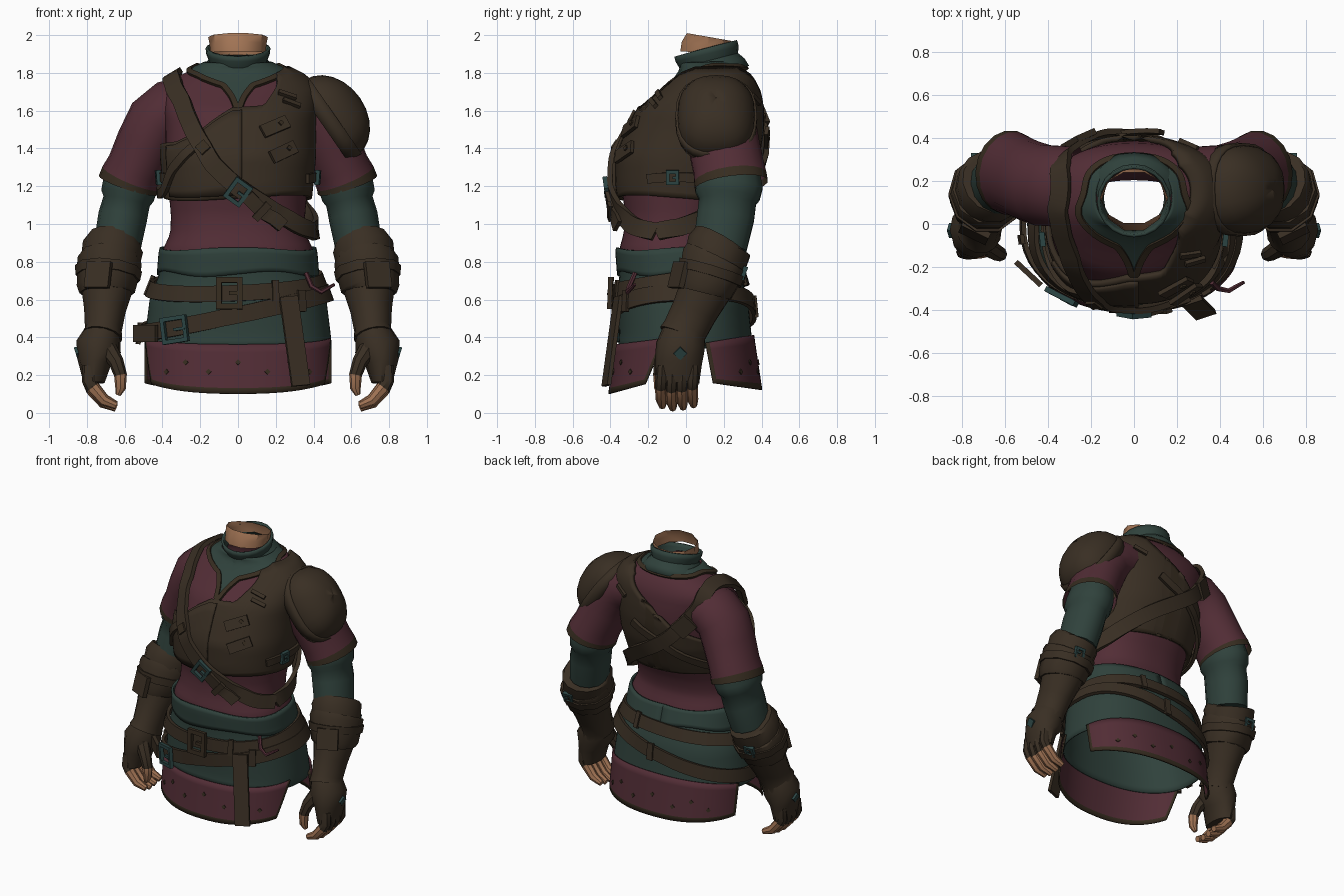
import bpy, bmesh, math
from mathutils import Vector, Matrix

if "Cube" in bpy.data.objects:
    bpy.data.objects.remove(bpy.data.objects["Cube"])

def material(name, *rgb):
    m = bpy.data.materials.new(name)
    m.use_nodes = True
    m.diffuse_color = (*rgb, 1)
    m.node_tree.nodes["Principled BSDF"].inputs["Base Color"].default_value = (*rgb, 1)
    return m

MAROON = material("maroon cloth", .084, .026, .036)
TEAL = material("teal cloth", .029, .054, .045)
BROWN = material("brown leather", .041, .028, .017)
TRIM = material("dark trim", .037, .025, .014)
METAL = material("teal metal", .025, .06, .058)
SKIN = material("skin", .36, .175, .09)
made = []

# Body profile: height, half width, front y, back y
BODY = [(.1, .5, -.39, .385), (.4, .485, -.345, .34), (.6, .46, -.35, .32), (.73, .41, -.345, .28),
        (.86, .4, -.355, .24), (.95, .358, -.33, .21), (1.05, .355, -.32, .23), (1.2, .37, -.345, .3),
        (1.35, .385, -.345, .36), (1.5, .385, -.285, .385), (1.6, .395, -.235, .385), (1.7, .4, -.12, .375),
        (1.76, .36, -.06, .355), (1.81, .26, -.02, .32), (1.85, .17, -.02, .27)]

def lerp(table, v):
    v = min(max(v, table[0][0]), table[-1][0])
    for a, b in zip(table, table[1:]):
        if v <= b[0]:
            f = (v - a[0]) / (b[0] - a[0])
            return [p + (q - p) * f for p, q in zip(a[1:], b[1:])]

def surf(t, z):
    """Point on the body at angle t (0 front, + toward +x) and height z."""
    rx, yf, yb = lerp(BODY, z)
    s, c = math.sin(math.radians(t)), math.cos(math.radians(t))
    p = lambda k: math.copysign(abs(k) ** .87, k)
    return Vector((rx * p(s), (yf + yb) / 2 - (yb - yf) / 2 * p(c), z))

def normal(t, z):
    return (surf(t + 3, z) - surf(t - 3, z)).cross(surf(t, z + .03) - surf(t, z - .03)).normalized()

def build(name, verts, faces, mats, index=None, thick=0):
    me = bpy.data.meshes.new(name)
    me.from_pydata(verts, [], faces)
    for m in mats:
        me.materials.append(m)
    if index:
        me.polygons.foreach_set("material_index", index)
    bm = bmesh.new()
    bm.from_mesh(me)
    bmesh.ops.remove_doubles(bm, verts=bm.verts, dist=.0005)
    if not thick:
        bmesh.ops.recalc_face_normals(bm, faces=bm.faces)
    bm.to_mesh(me)
    bm.free()
    ob = bpy.data.objects.new(name, me)
    bpy.context.collection.objects.link(ob)
    if thick:
        ob.modifiers.new("thickness", "SOLIDIFY").thickness = thick
    made.append(ob)
    return ob

def patch(name, t0, t1, lo, hi, off, mats, thick=.015, cols=72, rows=10, taper=0, edge=0):
    """Cloth or leather panel that follows the body; edge marks the trimmed border."""
    vs = [i / rows for i in range(rows + 1)]
    us = [i / cols for i in range(cols + 1)]
    if edge:
        vs[1], us[1], us[-2] = edge, .02, .98
    mid = (t0 + t1) / 2
    verts = []
    for v in vs:
        for u in us:
            t = mid + (t0 + (t1 - t0) * u - mid) * (1 - taper * (1 - v))
            z = lo(t) + (hi(t) - lo(t)) * v
            verts.append(surf(t, z) + normal(t, z) * off)
    faces, index, n = [], [], cols + 1
    for j in range(rows):
        for i in range(cols):
            faces.append((j * n + i, j * n + i + 1, (j + 1) * n + i + 1, (j + 1) * n + i))
            index.append(int(bool(edge) and (j == 0 or i in (0, cols - 1))))
    return build(name, verts, faces, mats, index, thick)

def loft(name, rings, mats, index=None, cap=True):
    n, k = len(rings[0]), len(rings)
    faces, ids = [], []
    for j in range(k - 1):
        for i in range(n):
            faces.append((j * n + i, j * n + (i + 1) % n, (j + 1) * n + (i + 1) % n, (j + 1) * n + i))
            ids.append(index(j) if index else 0)
    if cap:
        faces += [tuple(range(n)), tuple(range((k - 1) * n, k * n))]
        ids += [ids[0], ids[-1]]
    return build(name, [p for r in rings for p in r], faces, mats, ids)

const = lambda z: lambda t: z

def strap(name, keys, width, off, mat=BROWN, th=.022, sub=6):
    """Flat band along a smooth line of (angle, height) points; off is a gap as a function of height."""
    k = [Vector(p) for p in keys]
    k = [2 * k[0] - k[1]] + k + [2 * k[-1] - k[-2]]
    line = []
    for a, b, c, d in zip(k, k[1:], k[2:], k[3:]):
        for s in range(sub):
            f = s / sub
            line.append(.5 * (2 * b + (c - a) * f + (2 * a - 5 * b + 4 * c - d) * f * f + (3 * b - a - 3 * c + d) * f ** 3))
    line.append(k[-2])
    pts = [surf(*p) for p in line]
    rings = []
    for i, p in enumerate(pts):
        nn = normal(*line[i])
        w = nn.cross(pts[min(i + 1, len(pts) - 1)] - pts[max(i - 1, 0)]).normalized() * width / 2
        lo = p + nn * off(p.z)
        rings.append([lo - w, lo + w, lo + nn * th + w, lo + nn * th - w])
    return loft(name, rings, [mat])

def tube(name, path, mats, n=14, index=None, cap=True):
    """Round form along (x, y, z, side radius, depth radius) points."""
    rings = []
    for i, p in enumerate(path):
        d = (Vector(path[min(i + 1, len(path) - 1)][:3]) - Vector(path[max(i - 1, 0)][:3])).normalized()
        v = Vector((0, 1, 0))
        v = (v - d * v.dot(d)).normalized()
        u = v.cross(d)
        angles = [2 * math.pi * a / n for a in range(n)]
        rings.append([Vector(p[:3]) + u * p[3] * math.cos(a) + v * p[4] * math.sin(a) for a in angles])
    return loft(name, rings, mats, index, cap)

def box(name, m, sx, sy, sz, mat):
    v = [m @ Vector((x * sx / 2, y * sy / 2, z * sz / 2)) for x in (-1, 1) for y in (-1, 1) for z in (-1, 1)]
    return build(name, v, [(0, 1, 3, 2), (4, 6, 7, 5), (0, 4, 5, 1), (2, 3, 7, 6), (0, 2, 6, 4), (1, 5, 7, 3)], [mat])

def seat(t, z, off, rot=0):
    nn = normal(t, z)
    x = Vector((0, 0, 1)).cross(nn).normalized()
    m = Matrix((x, nn.cross(x), nn)).transposed().to_4x4()
    return Matrix.Translation(surf(t, z) + nn * off) @ m @ Matrix.Rotation(math.radians(rot), 4, "Z")

def plate(name, t, z, w, h, off, rot=0, mat=BROWN, th=.02):
    return box(name, seat(t, z, off, rot), w, h, th, mat)

def frame(name, m, w, h, mat=METAL, bar=.022):
    for s in (-1, 1):
        box(name + "_bar", m @ Matrix.Translation((0, s * h / 2, 0)), w + bar, bar, .025, mat)
        box(name + "_side", m @ Matrix.Translation((s * w / 2, 0, 0)), bar, h, .025, mat)
    box(name + "_pin", m @ Matrix.Translation((w / 4, 0, .005)), w / 2, bar * .7, .02, mat)

wrap = lambda t: (t + 180) % 360 - 180

# Shirt, undershirt and skirt flaps
patch("shirt_body", -180, 180, const(.82), const(1.85), 0, [MAROON], .01, rows=28)
patch("undershirt_waist", -180, 180, const(.34), const(.85), .008, [TEAL], .008, rows=12)
patch("undershirt_fold", -180, 180, lambda t: .735 + .015 * math.sin(t / 14), lambda t: .865 + .008 * math.cos(t / 17), .02,
      [TEAL], .014, rows=5)
patch("front_flap", -76, 76, lambda t: .1 + .05 * (t / 60) ** 2, lambda t: .36 + .035 * (t / 76) ** 2, .022,
      [MAROON, TRIM], .01, 48, 6, .2, .11)
patch("back_flap", 104, 256, lambda t: .12 + .035 * ((t - 180) / 70) ** 2, lambda t: .41 - .04 * ((t - 180) / 76) ** 2, .022,
      [MAROON, TRIM], .01, 48, 6, .06, .11)
for t in range(-45, 46, 15):
    for base in (0, 180):
        plate("skirt_stud", base + t, .265 - .05 * (t % 2), .022, .022, .023, 45, TRIM, .008)

# Neck, collar and slit neckline
neckline = [(0, 1.6), (3, 1.66), (8, 1.715), (14, 1.735), (35, 1.775), (90, 1.825), (180, 1.82)]
bib_edge = lambda t: lerp(neckline, abs(wrap(t)))[0]
patch("undershirt_bib", -180, 180, bib_edge, const(1.85), .012, [TEAL], .01, 120, 6)
strap("neckline_trim", [(t, bib_edge(t)) for t in (-180, -150, -120, -90, -60, -35, -14, -8, -3, 0, 3, 8, 14, 35, 60, 90, 120, 150, 180)],
      .03, const(.004), TRIM, .018, 3)
collar = tube("collar", [(0, .14, 1.79, .24, .2), (0, .13, 1.83, .19, .185), (0, .12, 1.865, .155, .16), (0, .112, 1.9, .168, .172),
                         (0, .104, 1.93, .172, .172)], [TEAL], 20, cap=False)
collar.modifiers.new("thickness", "SOLIDIFY").thickness = .015
tube("neck", [(0, .112, 1.905, .148, .15), (0, .115, 1.95, .15, .145), (0, .122, 1.99, .158, .125)], [SKIN], 10, cap=False)

# Leather vest: diagonal over the right breast, full over the left shoulder
vest_top = [(-180, 1.62), (-160, 1.5), (-130, 1.42), (-90, 1.42), (-50, 1.43), (-28, 1.48), (-12, 1.56), (-3, 1.6), (17, 1.61),
            (26, 1.7), (34, 1.78), (60, 1.81), (130, 1.81), (150, 1.78), (180, 1.62)]
top = lambda t: lerp(vest_top, wrap(t))[0]
low = lambda t: 1.14 + .015 * math.sin(math.radians(t * 2))
patch("vest", -180, 180, low, top, .028, [BROWN, TRIM], .026, 120, 18, 0, .04)
patch("vest_overlap", -62, 2, lambda t: low(t) + .02, lambda t: top(t) - .02, .043, [BROWN], .016, 30, 8)
for z, t in ((1.5, 25), (1.37, 32)):
    plate("vest_toggle", t, z, .16, .07, .043, 22)
    plate("toggle_stud", t + 4, z + .015, .022, .022, .054, 45, TRIM)
for t, z in ((36, 1.66), (40, 1.62), (146, 1.66)):
    plate("shoulder_clasp", t, z, .1, .025, .036, -25)
for s in (-1, 1):
    strap("vest_side_strap", [(s * 62, 1.24), (s * 80, 1.25), (s * 110, 1.25)], .05, const(.028), th=.018)
    frame("vest_side_buckle", seat(s * 83, 1.25, .05), .05, .06, bar=.018)

# Chest strap with buckle; it lies closer to the body over the shoulder
snug = lambda z: lerp([(1.45, .042), (1.7, .008)], z)[0]
strap("chest_strap", [(75, .94), (45, 1.0), (20, 1.1), (0, 1.2), (-18, 1.34), (-30, 1.47), (-43, 1.63), (-60, 1.735), (-90, 1.775),
                      (-120, 1.745), (-138, 1.63), (-158, 1.48), (-180, 1.35), (-215, 1.18), (-250, 1.03), (-285, .94)], .095, snug, th=.028)
strap("strap_tail", [(5, 1.16), (18, 1.06), (32, .98)], .075, const(.068))
strap("rib_strap", [(-28, 1.4), (-50, 1.3), (-72, 1.17), (-110, 1.2), (-150, 1.32), (-195, 1.5)], .05, const(.042))
frame("chest_buckle", seat(0, 1.18, .078, -36), .085, .105)
plate("strap_keeper", 15, 1.08, .04, .11, .09, -42)
plate("strap_rivet", -22, 1.38, .06, .06, .07, 45, TRIM, .025)
plate("back_strap_pad", -147, 1.55, .13, .12, .06, 45, th=.03)

# Two waist belts
upper = lambda t: .675 + .12 * surf(t, .7).y + .05 * surf(t, .7).x
lower = lambda t: .52 + .22 * surf(t, .5).x + .1 * max(surf(t, .5).y, 0)
strap("upper_belt", [(t, upper(t)) for t in range(-180, 181, 15)], .085, const(.018), sub=2)
strap("lower_belt", [(t, lower(t)) for t in range(-180, 181, 15)], .09, const(.023), sub=2)
frame("upper_buckle", seat(-4, .632, .052), .11, .14, TRIM, .03)
frame("lower_buckle", seat(-37, .44, .06, 8), .13, .12)
for t in (22, 160, -100):
    plate("belt_keeper", t, upper(t), .035, .11, .04)
    plate("belt_keeper", t + 18, lower(t + 18), .045, .115, .045)
box("lower_belt_end", Matrix.Translation((-.49, -.23, .42)) @ Matrix.Rotation(-.75, 4, "Z"), .16, .025, .09, BROWN)
box("hanging_belt", Matrix.Translation((.3, -.39, .38)) @ Matrix.Rotation(.3, 4, "Z") @ Matrix.Rotation(-.17, 4, "X") @
    Matrix.Rotation(-.09, 4, "Y"), .1, .022, .48, BROWN)
tube("belt_cord", [(.36, -.27, .74, .013, .013), (.39, -.3, .67, .013, .013), (.44, -.31, .64, .013, .013),
                   (.51, -.27, .68, .008, .008)], [MAROON], 6)

# Arms, mirrored
for s, side in ((1, "left"), (-1, "right")):
    def limb(part, pts, mats, n=14, index=None, cap=True):
        return tube(side + "_" + part, [(s * p[0], *p[1:]) for p in pts], mats, n, index, cap)
    limb("sleeve", [(.27, .17, 1.62, .16, .19), (.35, .175, 1.6, .168, .19), (.425, .18, 1.54, .168, .19), (.485, .2, 1.42, .163, .19),
                    (.54, .225, 1.3, .155, .19), (.568, .235, 1.242, .162, .195), (.58, .24, 1.205, .165, .197)],
         [MAROON, TRIM], 18, lambda j: int(j == 5), False)
    limb("undersleeve", [(.55, .23, 1.3, .13, .16), (.573, .23, 1.2, .145, .18), (.585, .22, 1.15, .142, .175), (.59, .22, 1.12, .125, .155),
                         (.61, .21, 1.04, .13, .155), (.64, .18, .88, .125, .145)], [TEAL])
    limb("bracer", [(.655, .19, .905, .145, .16), (.662, .175, .88, .162, .175), (.68, .15, .78, .155, .165), (.695, .1, .65, .135, .14),
                    (.705, .045, .54, .11, .125), (.713, -.005, .44, .098, .12), (.72, -.02, .405, .108, .128)], [BROWN])
    limb("bracer_cuff", [(.678, .16, .82, .165, .18), (.68, .15, .8, .172, .185), (.7, .1, .655, .155, .155), (.7, .095, .635, .14, .145)], [BROWN], 10)
    limb("bracer_band", [(.685, .14, .765, .178, .19), (.69, .125, .715, .172, .18)], [BROWN], 10)
    box(side + "_bracer_flap", Matrix.Translation((s * .74, -.04, .73)) @ Matrix.Rotation(s * .45, 4, "Z") @
        Matrix.Rotation(-.25, 4, "X"), .14, .03, .14, BROWN)
    frame(side + "_bracer_buckle", Matrix.Translation((s * .72, .305, .74)) @ Matrix.Rotation(-1.9, 4, "X"), .055, .055, METAL, .018)
    limb("hand", [(.715, -.01, .43, .095, .115), (.738, -.03, .35, .122, .13), (.76, -.04, .27, .09, .125), (.762, -.045, .16, .056, .115)], [BROWN], 12)
    box(side + "_hand_plate", Matrix.Translation((s * .85, -.03, .315)) @ Matrix.Rotation(s * .3, 4, "Y") @
        Matrix.Rotation(math.pi / 4, 4, "X"), .018, .05, .05, METAL)
    for k in range(4):
        y, d = -.125 + .055 * k, .012 * abs(k - 1.3)
        limb("finger", [(.785, y, .25, .038, .03), (.79, y - .005, .17, .037, .033), (.77, y - .008, .12 + d, .036, .032),
                        (.71, y - .005, .05 + d, .031, .03), (.645, y, .022 + d, .02, .02)], [BROWN, SKIN], 8, lambda j: int(j > 1))
    limb("thumb", [(.69, -.1, .34, .05, .045), (.645, -.13, .27, .04, .04), (.622, -.14, .2, .034, .034), (.622, -.14, .13, .028, .028),
                   (.635, -.135, .095, .014, .014)], [BROWN, SKIN], 8, lambda j: int(j > 1))

# Shoulder guard on the left arm: tilted square-cornered shell with a raised rim
def guard(name, grow, phis, thick):
    a, b, c = Vector((.82, 0, .57)), Vector((.57, 0, -.82)), Vector((.49, .16, 1.56))
    p = lambda k: math.copysign(abs(k) ** .8, k)
    verts, n = [], 24
    for phi in phis:
        f = math.radians(phi)
        for i in range(n):
            q = 2 * math.pi * i / n
            verts.append(c + a * (.19 + grow) * math.cos(f) + (b * (.245 + grow) * p(math.cos(q)) +
                         Vector((0, .208 + grow, 0)) * p(math.sin(q))) * math.sin(f))
    faces = [(j * n + i, j * n + (i + 1) % n, (j + 1) * n + (i + 1) % n, (j + 1) * n + i)
             for j in range(len(phis) - 1) for i in range(n)]
    ob = build(name, verts, faces, [BROWN])
    ob.modifiers.new("thickness", "SOLIDIFY").thickness = thick

guard("shoulder_guard", 0, [.3, 15, 30, 45, 60, 75, 90, 104], .02)
guard("shoulder_guard_rim", .01, [82, 94, 106], .02)

# Smooth shading with sharp edges kept
bpy.ops.object.select_all(action="DESELECT")
for ob in made:
    ob.select_set(True)
bpy.context.view_layer.objects.active = made[0]
bpy.ops.object.shade_smooth_by_angle(angle=math.radians(40))
